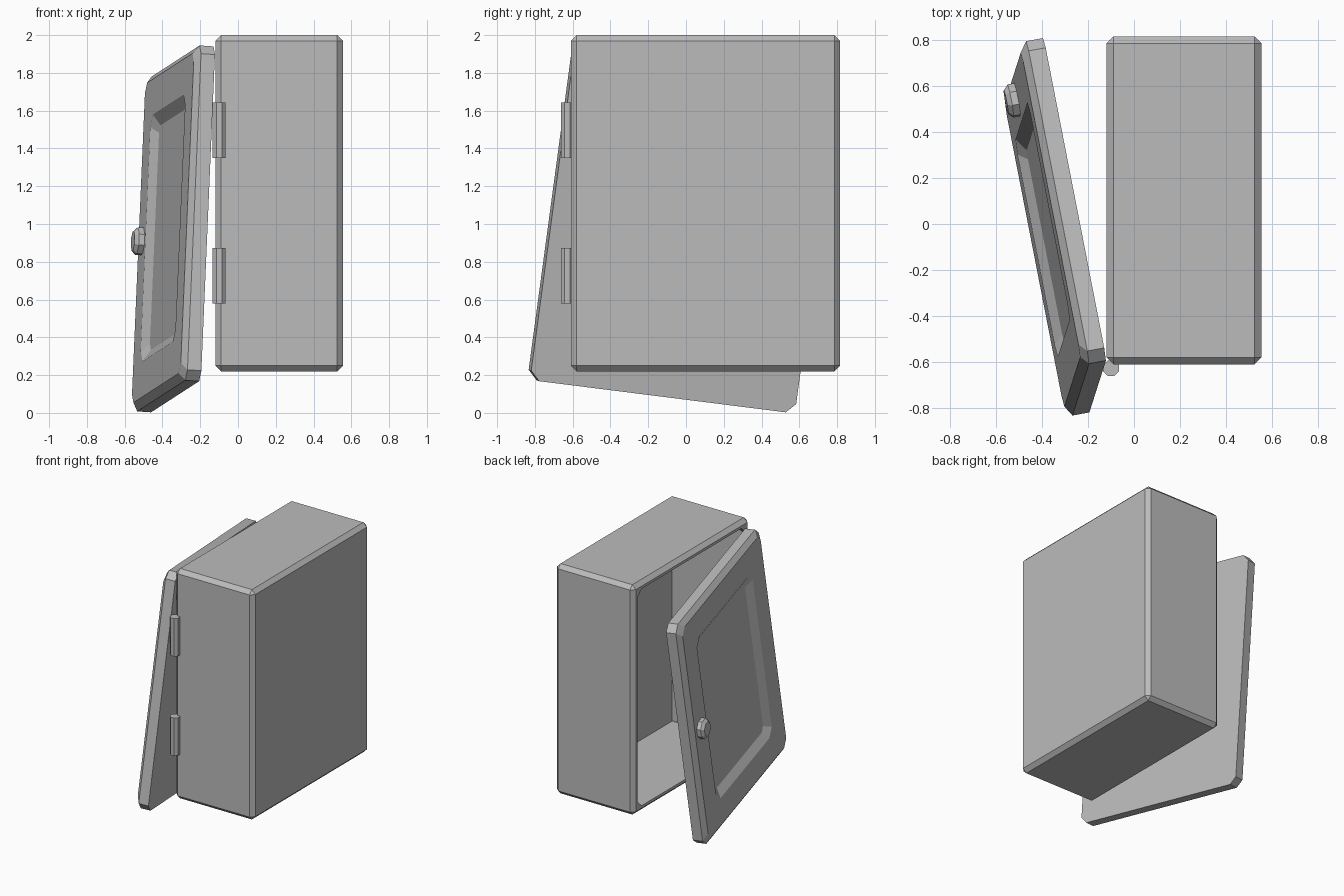
import bpy, bmesh, math
from mathutils import Vector, Matrix

if "Cube" in bpy.data.objects:
    bpy.data.objects.remove(bpy.data.objects["Cube"], do_unlink=True)

grey = bpy.data.materials.new("grey")
grey.use_nodes = True
grey.diffuse_color = (0.5, 0.5, 0.5, 1)
grey.node_tree.nodes["Principled BSDF"].inputs["Base Color"].default_value = (0.5, 0.5, 0.5, 1)


def frame(a, b, d, origin):
    """Matrix whose axes are width, height and depth."""
    m = Matrix((a, b, d)).transposed().to_4x4()
    m.translation = origin
    return m


def outline(w, h, inset, c):
    """Rectangle with cut corners, as eight points."""
    x0, x1, y0, y1 = inset, w - inset, inset, h - inset
    return [(x0 + c, y0), (x1 - c, y0), (x1, y0 + c), (x1, y1 - c),
            (x1 - c, y1), (x0 + c, y1), (x0, y1 - c), (x0, y0 + c)]


def loft(name, matrix, w, h, layers):
    """Join (inset, corner cut, depth) outlines and cap both ends."""
    bm = bmesh.new()
    rings = [[bm.verts.new((x, y, d)) for x, y in outline(w, h, inset, c)]
             for inset, c, d in layers]
    for r, s in zip(rings, rings[1:]):
        for i in range(8):
            j = (i + 1) % 8
            bm.faces.new((r[i], r[j], s[j], s[i]))
    bm.faces.new(rings[0])
    bm.faces.new(rings[-1])
    bmesh.ops.remove_doubles(bm, verts=bm.verts, dist=0.0005)
    bmesh.ops.recalc_face_normals(bm, faces=bm.faces)
    bm.transform(matrix)
    mesh = bpy.data.meshes.new(name)
    bm.to_mesh(mesh)
    bm.free()
    mesh.materials.append(grey)
    obj = bpy.data.objects.new(name, mesh)
    bpy.context.collection.objects.link(obj)
    return obj


# Hollow cabinet, open towards -x, with chamfered edges
box_frame = frame((0, 1, 0), (0, 0, 1), (1, 0, 0), (0, -0.61, 0.22))
loft("cabinet_body", box_frame, 1.425, 1.78, [
    (0.03, 0, 0.555), (0, 0.03, 0.525), (0, 0.03, -0.09), (0.03, 0, -0.12),
    (0.05, 0.05, -0.12), (0.05, 0.05, -0.08), (0.05, 0.002, -0.08), (0.05, 0.002, 0.51)])

# Crooked open door with a bevelled outer edge and a sunken panel
u = Vector((-0.19, 0.974, -0.123)).normalized()
v = Vector((0.0405, 0.1434, 0.9888))
v = (v - u * v.dot(u)).normalized()
out = -u.cross(v)
corner = Vector((-0.196, -0.826, 0.174))
loft("door", frame(u, v, out, corner), 1.44, 1.79, [
    (0, 0.05, 0), (0, 0.05, 0.075), (0.04, 0.05, 0.105),
    (0.235, 0.06, 0.105), (0.295, 0.035, 0.068)])

# Eight-sided knob on the free side of the door
knob = corner + u * 1.23 + v * 0.825 + out * 0.1
loft("door_knob", frame(u, v, out, knob), 0.14, 0.14, [
    (0, 0.041, 0), (0, 0.041, 0.035), (0.02, 0.029, 0.055)])

# Hinge barrels
side = 0.068
for name, z in (("lower_hinge", 0.58), ("upper_hinge", 1.35)):
    place = Matrix.Translation((-0.1 - side / 2, -0.628 - side / 2, z))
    cut = side * (1 - math.sqrt(0.5))
    loft(name, place, side, side, [(0, cut, 0), (0, cut, 0.293)])
